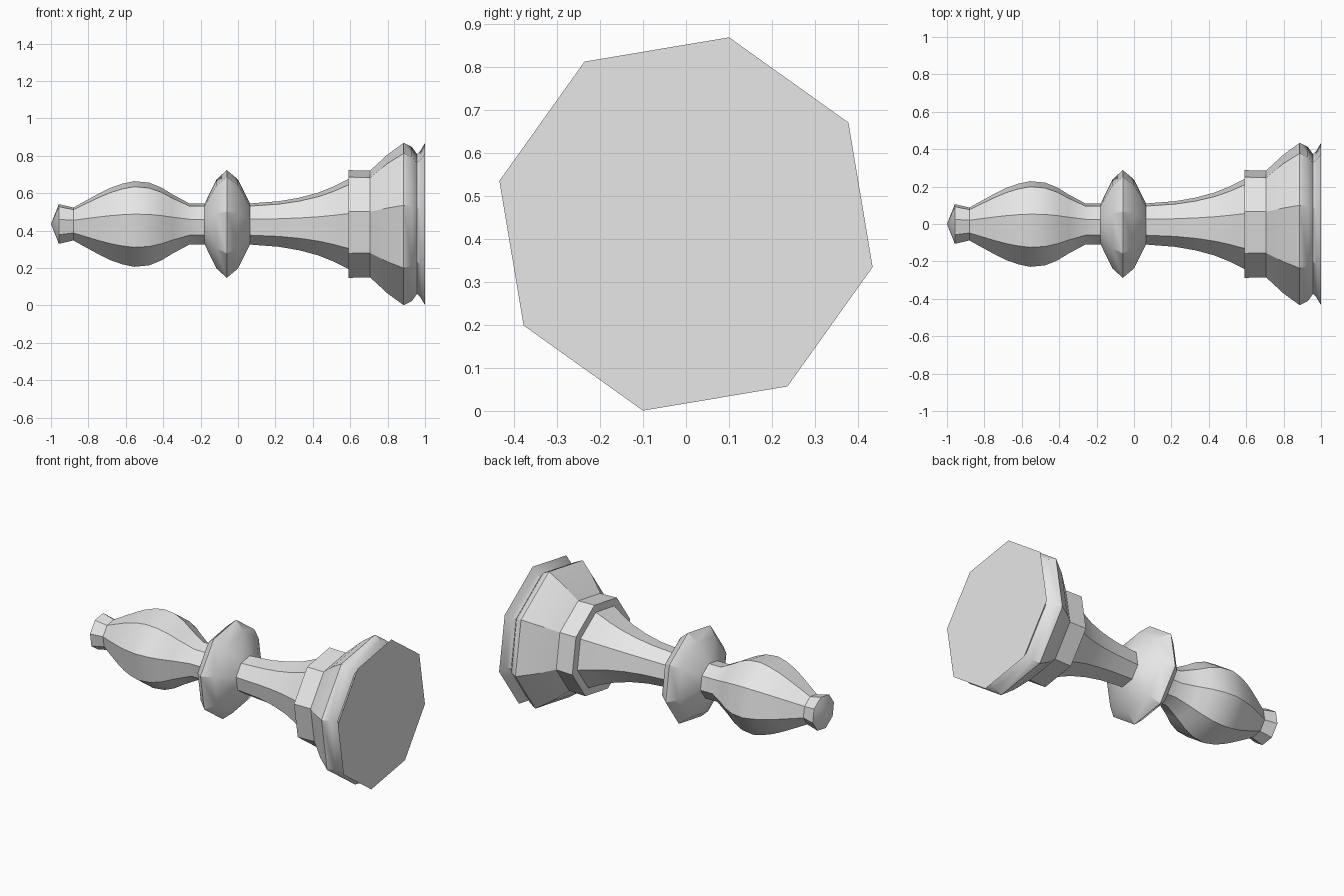
import bpy, bmesh, math

cube = bpy.data.objects.get("Cube")
if cube:
    bpy.data.objects.remove(cube, do_unlink=True)

SIDES = 8
TWIST = math.radians(-13)      # roll of the octagon about the long axis
AXIS_Z = 0.435                 # height of the long axis
CORNER = math.cos(math.radians(13))  # profile heights are to the highest corner

grey = bpy.data.materials.new("light grey")
grey.use_nodes = True
grey.diffuse_color = (0.8, 0.8, 0.8, 1)
grey.node_tree.nodes["Principled BSDF"].inputs["Base Color"].default_value = (0.8, 0.8, 0.8, 1)

# Profile along x: (position, height above the axis), tip to foot
PROFILE = [
    (-1.0, 0), (-0.958, 0.106), (-0.88, 0.088),                  # tip finial
    (-0.81, 0.127), (-0.74, 0.165), (-0.68, 0.194),              # bulb head
    (-0.62, 0.215), (-0.555, 0.229), (-0.475, 0.221),
    (-0.41, 0.195), (-0.35, 0.158), (-0.26, 0.110), (-0.178, 0.110),
    (-0.115, 0.238), (-0.06, 0.288), (0.0, 0.238), (0.064, 0.110),  # ring
    (0.22, 0.122), (0.33, 0.141), (0.43, 0.168),                 # stem
    (0.51, 0.200), (0.59, 0.240),
    (0.592, 0.288), (0.706, 0.285),                              # collar
    (0.80, 0.372), (0.886, 0.434),                               # flared base
    (0.93, 0.412), (0.957, 0.374), (0.975, 0.392), (1.0, 0.434), # foot groove
]


def turned(name, profile):
    """Eight-sided turning about the x axis, closed at both ends."""
    bm = bmesh.new()
    rings = []
    for x, h in profile:
        r = h / CORNER
        count = SIDES if r else 1
        rings.append([bm.verts.new((x,
                                    r * math.cos(TWIST + k * math.tau / SIDES),
                                    AXIS_Z + r * math.sin(TWIST + k * math.tau / SIDES)))
                      for k in range(count)])
    for a, b in zip(rings, rings[1:]):
        for k in range(SIDES):
            n = (k + 1) % SIDES
            if len(a) == 1:
                bm.faces.new((a[0], b[k], b[n]))
            else:
                bm.faces.new((a[k], b[k], b[n], a[n]))
    bm.faces.new(rings[-1])
    bmesh.ops.recalc_face_normals(bm, faces=bm.faces)
    mesh = bpy.data.meshes.new(name)
    bm.to_mesh(mesh)
    bm.free()
    mesh.materials.append(grey)
    obj = bpy.data.objects.new(name, mesh)
    bpy.context.collection.objects.link(obj)
    return obj


piece = turned("chess_bishop", PROFILE)

# Smooth along the curves, crisp at the octagon corners
bpy.ops.object.select_all(action='DESELECT')
piece.select_set(True)
bpy.context.view_layer.objects.active = piece
bpy.ops.object.shade_smooth_by_angle(angle=math.radians(30))
